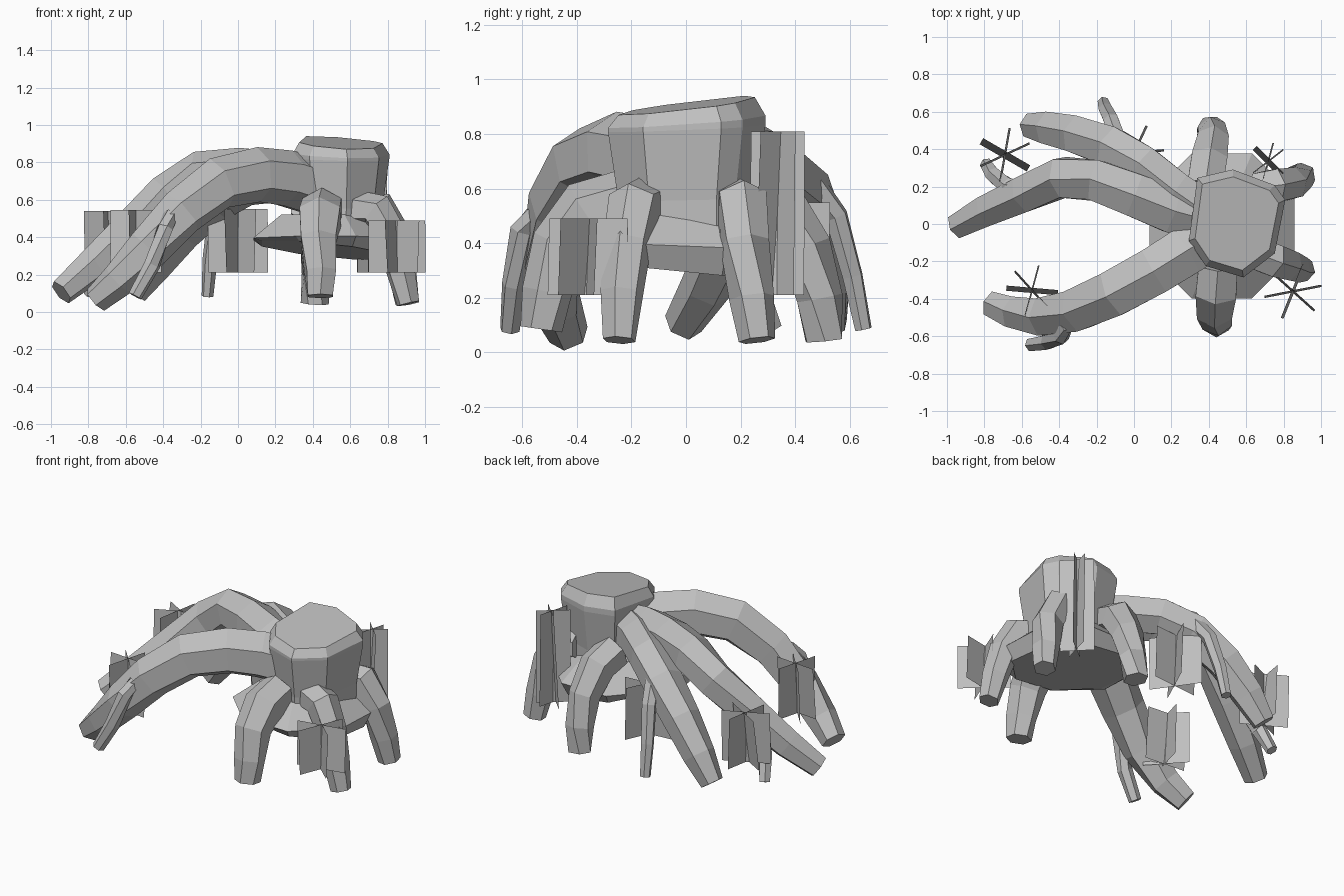
import bpy, bmesh, math
from mathutils import Vector

if "Cube" in bpy.data.objects:
    bpy.data.objects.remove(bpy.data.objects["Cube"])

bark = bpy.data.materials.new("grey bark")
bark.diffuse_color = (0.52, 0.52, 0.52, 1)
bark.use_nodes = True
bark.node_tree.nodes["Principled BSDF"].inputs["Base Color"].default_value = bark.diffuse_color


def finish(name, bm):
    bmesh.ops.recalc_face_normals(bm, faces=bm.faces[:])
    me = bpy.data.meshes.new(name)
    bm.to_mesh(me)
    bm.free()
    me.materials.append(bark)
    ob = bpy.data.objects.new(name, me)
    bpy.context.collection.objects.link(ob)
    return ob


def loft(name, rings):
    """Join equal-sized rings of points and cap both ends."""
    bm = bmesh.new()
    loops = [[bm.verts.new(p) for p in r] for r in rings]
    n = len(loops[0])
    for a, b in zip(loops, loops[1:]):
        for i in range(n):
            j = (i + 1) % n
            bm.faces.new((a[i], a[j], b[j], b[i]))
    bm.faces.new(loops[0])
    bm.faces.new(loops[-1])
    return finish(name, bm)


def root(name, path):
    """Six-sided root along (x, y, z, radius) points with a ridge on top."""
    pts = [Vector(p[:3]) for p in path]
    rings = []
    for i, p in enumerate(pts):
        t = (pts[min(i + 1, len(pts) - 1)] - pts[max(i - 1, 0)]).normalized()
        side = Vector((0, 0, 1)).cross(t).normalized()
        up = t.cross(side)
        r = path[i][3]
        rings.append([p + r * (math.cos(a) * side + math.sin(a) * up)
                      for a in (math.radians(30 + 60 * k) for k in range(6))])
    return loft(name, rings)


def grass(name, x, y, z0, z1, half, cards):
    """Crossed cards, each given as (heading, sideways lean)."""
    bm = bmesh.new()
    for a, lean in cards:
        d = Vector((math.cos(math.radians(a)), math.sin(math.radians(a)), 0)) * half
        n = Vector((-d.y, d.x, 0)) * lean
        lo, hi = Vector((x, y, z0)), Vector((x, y, z1))
        bm.faces.new([bm.verts.new(v) for v in
                      (lo - d - n, lo + d - n, hi + d + n, hi - d + n)])
    return finish(name, bm)


# Stump: irregular eight-sided outline with a tilted, bevelled top
outline = [(-.18, .22), (-.01, .26), (.19, .185), (.24, .115),
           (.19, -.14), (.04, -.255), (-.14, -.20), (-.22, -.08)]
stump = []
for s, z, tilt in ((.96, .42, 0), (.97, .56, .2), (1.12, .82, .4), (1.12, .845, .7), (.97, .903, 1)):
    stump.append([(.54 + s * x, s * y, z + tilt * (.12 * y - .06 * x)) for x, y in outline])
loft("stump", stump)

# Flared foot of the stump with a tilted flat underside
foot = []
for s, z, sx, sy in ((.37, .33, -.10, -.10), (.42, .39, 0, -.04), (.26, .52, 0, 0)):
    ring = []
    for k in range(8):
        a = math.radians(22.5 + 45 * k)
        x, y = s * math.cos(a), s * math.sin(a)
        ring.append((.47 + x, -.01 + y, z + sx * x + sy * y))
    foot.append(ring)
loft("stump_foot", foot)

# Three long arching roots
root("front_long_root", [(.40, -.07, .675, .15), (.27, -.15, .715, .15), (.11, -.25, .735, .147),
                         (-.10, -.365, .69, .142), (-.30, -.455, .535, .13), (-.48, -.495, .34, .115),
                         (-.64, -.475, .17, .095), (-.76, -.43, .065, .075)])
root("middle_long_root", [(.40, .02, .67, .15), (.20, .075, .72, .14), (0, .155, .745, .133),
                          (-.20, .232, .737, .125), (-.38, .25, .62, .12), (-.58, .165, .43, .11),
                          (-.78, .077, .245, .095), (-.945, -.01, .105, .073)])
root("back_long_root", [(.40, .05, .695, .125), (.22, .175, .71, .122), (.05, .31, .69, .122),
                        (-.12, .41, .60, .122), (-.30, .475, .435, .113), (-.45, .51, .25, .098),
                        (-.555, .525, .10, .07)])

# Short leg-like roots around the stump
root("front_short_root", [(.45, -.22, .55, .12), (.44, -.36, .51, .125), (.43, -.46, .39, .108),
                          (.44, -.51, .22, .092), (.44, -.53, .085, .077)])
root("back_short_root", [(.38, .20, .58, .11), (.40, .34, .53, .11), (.42, .44, .38, .095),
                         (.42, .49, .20, .085), (.41, .505, .045, .075)])
root("right_front_short_root", [(.64, -.15, .55, .10), (.74, -.19, .54, .10), (.82, -.215, .40, .09),
                                (.87, -.235, .22, .08), (.91, -.245, .045, .062)])
root("right_back_short_root", [(.64, .19, .55, .09), (.75, .205, .55, .10), (.84, .215, .40, .093),
                               (.88, .24, .20, .083), (.905, .26, .045, .068)])

# Thin rootlets hanging from the long roots
root("front_rootlet", [(-.36, -.54, .52, .04), (-.39, -.60, .45, .045), (-.46, -.63, .25, .045),
                       (-.55, -.645, .085, .038)])
root("back_rootlet", [(-.09, .46, .62, .05), (-.12, .55, .50, .045), (-.15, .61, .28, .04),
                      (-.163, .65, .085, .032)])
root("middle_rootlet", [(-.56, .17, .47, .05), (-.67, .20, .40, .05), (-.75, .26, .23, .045),
                        (-.79, .32, .09, .035)])

# Crossed cards of grass
grass("front_left_grass", -.545, -.355, .21, .545, .138, ((-5, .1), (-48, .04), (75, .03)))
grass("back_left_grass", -.69, .37, .21, .54, .145, ((-30, .13), (25, .04), (80, .04)))
grass("back_grass", 0, .38, .21, .55, .16, ((5, .04), (65, .04), (-55, .04)))
grass("right_grass", .85, -.36, .21, .49, .155, ((11, .04), (68, .05), (-42, .04)))
grass("tall_grass", .718, .335, .21, .81, .102, ((-45, .15), (38, .04), (75, .04)))
